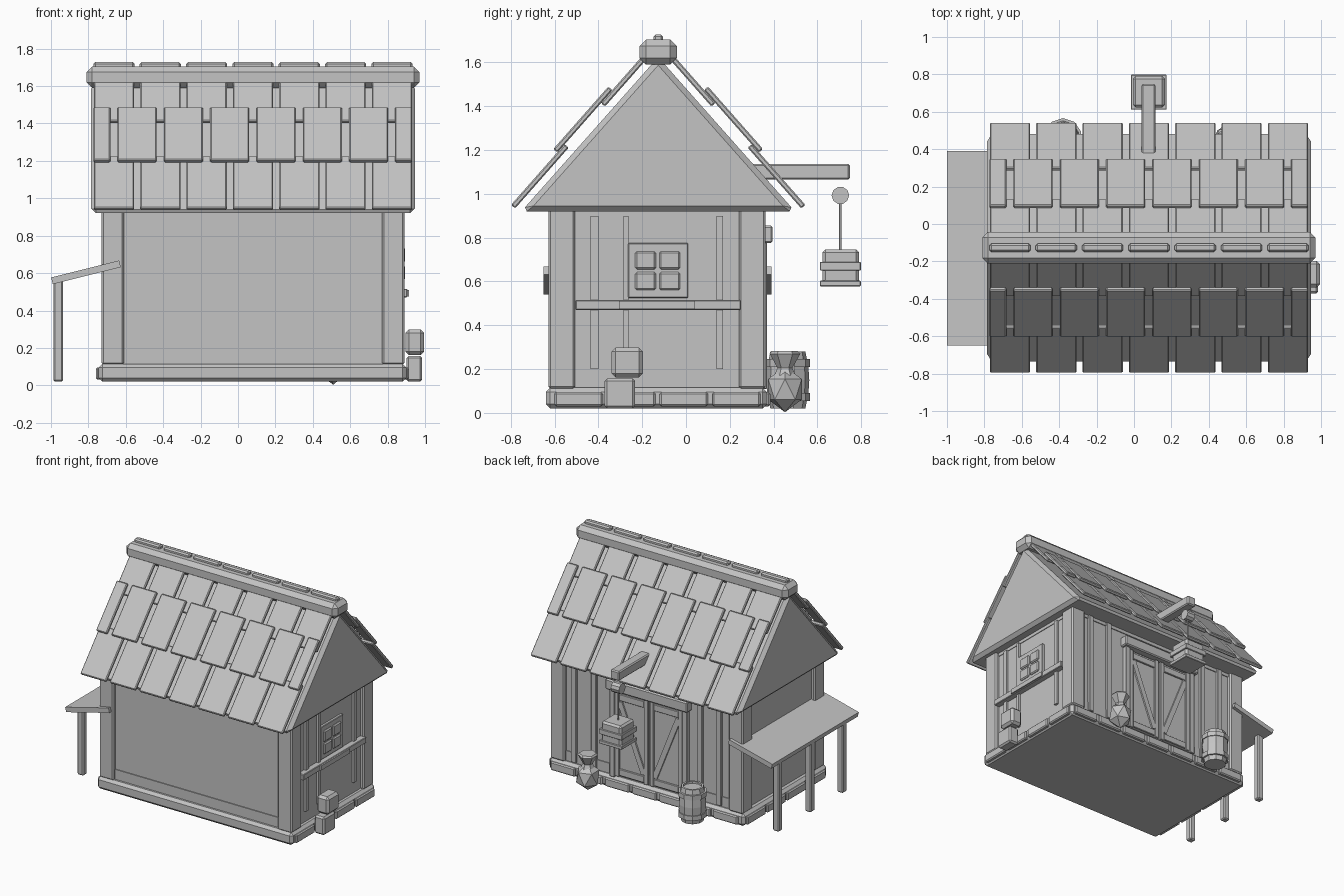
import bpy, bmesh, math
from mathutils import Matrix, Vector

GREY = bpy.data.materials.new("stone_grey")
GREY.diffuse_color = (0.55, 0.55, 0.55, 1)


def finish(name, bm, bevel=0.0):
    if bevel:
        bmesh.ops.bevel(bm, geom=bm.edges[:], offset=bevel, segments=1, affect='EDGES')
    bmesh.ops.recalc_face_normals(bm, faces=bm.faces[:])
    me = bpy.data.meshes.new(name)
    bm.to_mesh(me)
    bm.free()
    me.materials.append(GREY)
    ob = bpy.data.objects.new(name, me)
    bpy.context.collection.objects.link(ob)
    return ob


def slab(name, centre, size, bevel=0.0, rot=0.0, axis='X'):
    bm = bmesh.new()
    bmesh.ops.create_cube(bm, size=1, matrix=Matrix.Diagonal((*size, 1)))
    ob = finish(name, bm, bevel)
    ob.matrix_world = Matrix.Translation(centre) @ Matrix.Rotation(rot, 4, axis)
    return ob


def box(name, x0, x1, y0, y1, z0, z1, bevel=0.0):
    return slab(name, ((x0 + x1) / 2, (y0 + y1) / 2, (z0 + z1) / 2),
                (x1 - x0, y1 - y0, z1 - z0), bevel)


def lathe(name, centre, profile, n):
    """Closed solid from stacked (radius, z) rings."""
    bm = bmesh.new()
    rings = [[bm.verts.new((centre[0] + r * math.sin(2 * math.pi * i / n),
                            centre[1] + r * math.cos(2 * math.pi * i / n), z))
              for i in range(n)] for r, z in profile]
    for a, b in zip(rings, rings[1:]):
        for i in range(n):
            bm.faces.new((a[i], a[(i + 1) % n], b[(i + 1) % n], b[i]))
    bm.faces.new(rings[0])
    bm.faces.new(rings[-1])
    return finish(name, bm)


CY = -0.127   # ridge line

# Base, walls and corner posts
box("base_sill", -0.745, 0.90, -0.64, 0.37, 0.02, 0.115, 0.02)
box("wall_core", -0.70, 0.86, -0.598, 0.335, 0.10, 0.94)
for x in (-0.73, 0.77):
    for y in (-0.628, 0.242):
        box("corner_post", x, x + 0.12, y, y + 0.122, 0.11, 0.93, 0.01)

# Trim along the top and bottom of each wall
for z0, z1 in ((0.11, 0.19), (0.895, 0.93)):
    box("front_trim", -0.62, 0.78, -0.605, -0.59, z0, z1)
    box("back_trim", -0.62, 0.78, 0.32, 0.342, z0, z1)
for x in (-0.705, 0.85):
    box("side_top_trim", x, x + 0.015, -0.52, 0.25, 0.895, 0.93)

# Foundation stones on the back and both ends
for i in range(7):
    x = -0.70 + i * 0.228
    box("back_stone", x, x + 0.205, 0.34, 0.385, 0.03, 0.095, 0.008)
for x in (-0.76, 0.87):
    for i in range(4):
        y = -0.60 + i * 0.24
        box("end_stone", x, x + 0.045, y, y + 0.22, 0.03, 0.095, 0.008)

# Roof body: gabled prism with bevelled edges
bm = bmesh.new()
f = bm.faces.new([bm.verts.new((-0.785, y, z)) for y, z in
                  ((CY - 0.625, 0.92), (CY + 0.625, 0.92), (CY, 1.625))])
ext = bmesh.ops.extrude_face_region(bm, geom=[f])
bmesh.ops.translate(bm, vec=(1.73, 0, 0),
                    verts=[v for v in ext['geom'] if isinstance(v, bmesh.types.BMVert)])
finish("roof_body", bm, 0.025)

# Roof tiles: three overlapping rows per side, middle row staggered
ANG = math.radians(48.6)
c, s = math.cos(ANG), math.sin(ANG)
full = [(-0.663 + i * 0.2477, 0.215) for i in range(7)]
stagger = [(-0.54 + i * 0.2477, 0.208) for i in range(6)] + [(-0.728, 0.09), (0.885, 0.09)]
rows = [(0.545, 0.95, 0.37, full), (0.352, 1.205, 0.38, stagger), (0.135, 1.415, 0.30, full)]
for y, z, length, cols in rows:
    my = y - c * length / 2 - s * 0.0125
    mz = z + s * length / 2 - c * 0.0125
    for x, w in cols:
        for side in (1, -1):
            slab("roof_tile", (x, CY + side * (my - CY), mz),
                 (w, length, 0.025), 0.006, -side * ANG)

# Ridge beam and its caps
box("ridge_beam", -0.81, 0.97, CY - 0.085, CY + 0.085, 1.59, 1.705, 0.03)
for x, w in full:
    box("ridge_cap", x - 0.11, x + 0.11, CY - 0.022, CY + 0.022, 1.695, 1.728, 0.01)

# Lean-to awning on the left with three posts
slab("awning_roof", (-0.813, -0.13, 0.604), (0.375, 1.04, 0.037), 0,
     -math.atan2(0.091, 0.363), 'Y')
for y in (0.27, -0.115, -0.50):
    box("awning_post", -0.987, -0.935, y - 0.025, y + 0.025, 0.02, 0.57, 0.008)

# Right wall: studs, rail and window
for y0, y1, z0, z1 in ((-0.435, -0.40, 0.2, 0.9), (0.14, 0.17, 0.2, 0.9),
                       (-0.285, -0.262, 0.2, 0.9)):
    box("wall_stud", 0.85, 0.877, y0, y1, z0, z1)
box("window_rail", 0.85, 0.905, -0.505, 0.25, 0.47, 0.515, 0.004)
box("window_sill", 0.85, 0.915, -0.305, 0.04, 0.475, 0.51)
box("window_frame", 0.85, 0.88, -0.265, 0.01, 0.525, 0.775, 0.004)
for y in (-0.232, -0.122):
    for z in (0.56, 0.655):
        box("window_pane", 0.87, 0.892, y, y + 0.095, z, z + 0.083, 0.008)

# Two crates by the right wall
box("lower_crate", 0.90, 0.985, -0.372, -0.232, 0.02, 0.157, 0.012)
box("upper_crate", 0.895, 0.995, -0.34, -0.197, 0.162, 0.298, 0.018)

# Back wall: studs and double door with mirrored bracing
for x in (0.70, 0.53, -0.36, -0.52):
    box("back_stud", x - 0.022, x + 0.022, 0.32, 0.355, 0.12, 0.92, 0.004)
DX = 0.06
box("door_header", DX - 0.345, DX + 0.345, 0.33, 0.395, 0.775, 0.855, 0.008)
for side in (1, -1):
    def leaf(name, a, b, y1, z0, z1):
        xs = sorted((DX + side * a, DX + side * b))
        return box(name, xs[0], xs[1], 0.325, y1, z0, z1, 0.003)
    leaf("door_jamb", 0.285, 0.325, 0.37, 0.11, 0.79)
    leaf("door_leaf", 0.006, 0.285, 0.35, 0.12, 0.77)
    for a, b in ((0.008, 0.042), (0.25, 0.284)):
        leaf("door_stile", a, b, 0.364, 0.12, 0.77)
    for z in (0.13, 0.70):
        leaf("door_rail", 0.042, 0.25, 0.362, z, z + 0.05)
    dx, dz = 0.20, 0.50
    slab("door_brace", (DX + side * 0.146, 0.352, 0.44),
         (math.hypot(dx, dz), 0.02, 0.04), 0, -side * math.atan2(dz, dx), 'Y')

# Hoist: beam, pulley, rope and hanging crate
box("hoist_beam", 0.04, 0.115, 0.28, 0.748, 1.065, 1.137, 0.008)
pulley = lathe("pulley", (0, 0), [(0.04, -0.035), (0.04, 0.035)], 10)
pulley.matrix_world = Matrix.Translation((0.078, 0.705, 0.993)) @ Matrix.Rotation(math.pi / 2, 4, 'Y')
lathe("rope", (0.078, 0.704), [(0.006, 0.74), (0.006, 0.97)], 6)
box("hanging_crate", -0.005, 0.165, 0.623, 0.79, 0.582, 0.747, 0.014)
for z0, z1 in ((0.65, 0.69), (0.578, 0.604)):
    box("crate_band", -0.017, 0.175, 0.612, 0.798, z0, z1, 0.003)

# Barrel with two hoops and a lid
BP = (-0.38, 0.465)
lathe("barrel", BP, [(0.08, 0.02), (0.094, 0.09), (0.098, 0.15), (0.094, 0.21),
                     (0.08, 0.28), (0.065, 0.28), (0.065, 0.265)], 10)
for z in (0.055, 0.21):
    lathe("barrel_hoop", BP, [(0.101, z), (0.101, z + 0.035)], 10)

# Tied sack: faceted body with a flared neck
bm = bmesh.new()
bmesh.ops.create_icosphere(bm, subdivisions=1, radius=1,
                           matrix=Matrix.Translation((0.51, 0.452, 0.108))
                           @ Matrix.Diagonal((0.09, 0.09, 0.105, 1)))
finish("sack_body", bm)
lathe("sack_neck", (0.51, 0.452), [(0.05, 0.17), (0.034, 0.205), (0.07, 0.27), (0.06, 0.282)], 6)
